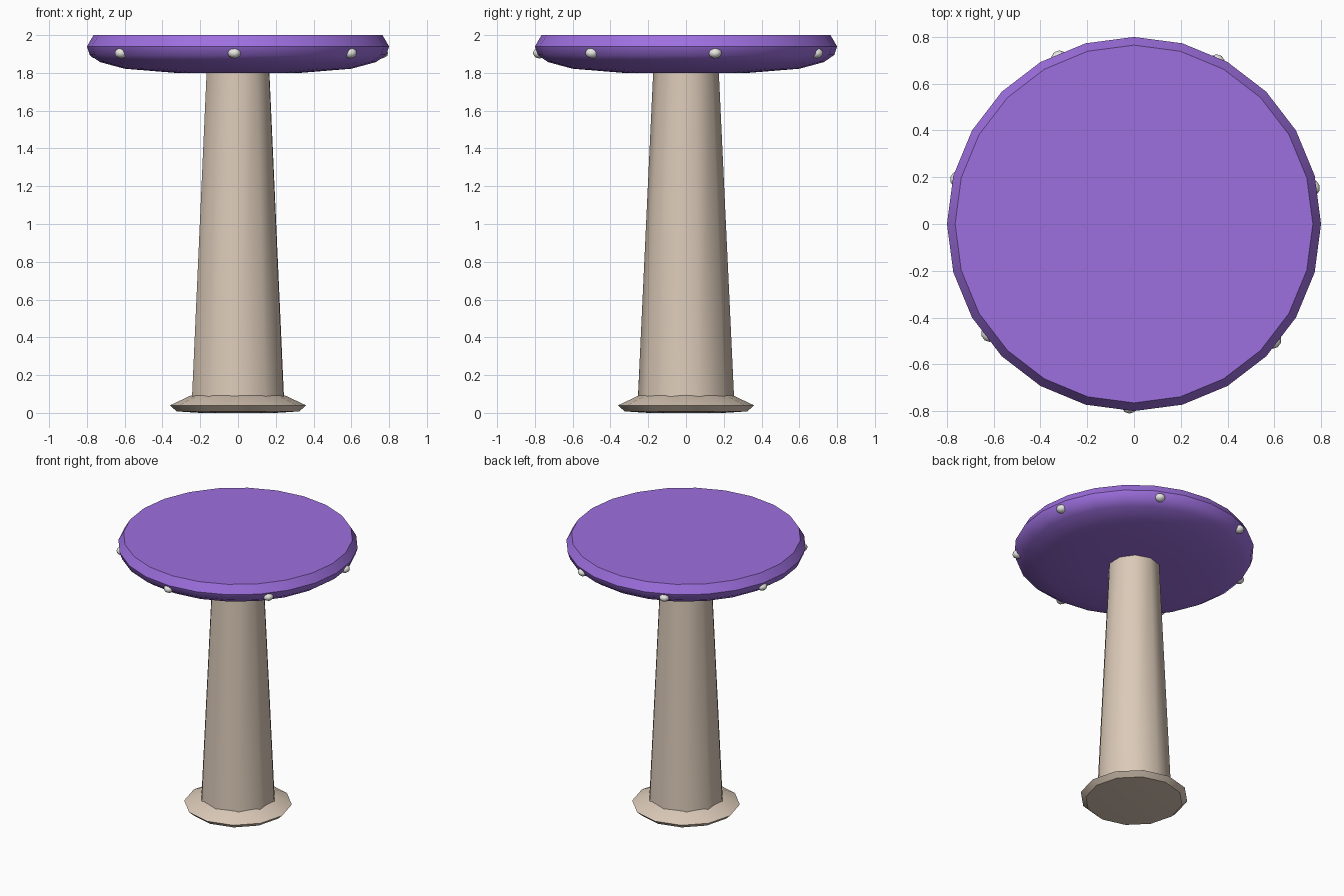
import bpy, math

cube = bpy.data.objects.get("Cube")
if cube:
    bpy.data.objects.remove(cube, do_unlink=True)


def material(name, colour):
    mat = bpy.data.materials.new(name)
    mat.use_nodes = True
    mat.diffuse_color = (*colour, 1)
    mat.node_tree.nodes["Principled BSDF"].inputs["Base Color"].default_value = (*colour, 1)
    return mat


def finish(obj, mat, angle):
    obj.data.materials.append(mat)
    bpy.ops.object.select_all(action="DESELECT")
    obj.select_set(True)
    bpy.context.view_layer.objects.active = obj
    bpy.ops.object.shade_smooth_by_angle(angle=math.radians(angle))


def lathe(name, profile, sides, mat, turn=0, angle=45):
    """Revolve a bottom-to-top (radius, height) profile and cap both ends."""
    verts, faces = [], []
    for r, z in profile:
        for i in range(sides):
            a = math.tau * i / sides + math.radians(turn)
            verts.append((r * math.cos(a), r * math.sin(a), z))
    for k in range(len(profile) - 1):
        for i in range(sides):
            j = (i + 1) % sides
            low, high = k * sides, (k + 1) * sides
            faces.append((low + i, low + j, high + j, high + i))
    faces.append(tuple(reversed(range(sides))))
    last = (len(profile) - 1) * sides
    faces.append(tuple(range(last, last + sides)))
    mesh = bpy.data.meshes.new(name)
    mesh.from_pydata(verts, [], faces)
    obj = bpy.data.objects.new(name, mesh)
    bpy.context.collection.objects.link(obj)
    finish(obj, mat, angle)
    return obj


purple = material("purple", (0.34, 0.16, 0.74))
beige = material("beige", (0.71, 0.59, 0.48))
white = material("off white", (0.80, 0.80, 0.76))

# Flat-topped round cap
lathe("cap", [(0.33, 1.80), (0.60, 1.822), (0.73, 1.857), (0.785, 1.895),
              (0.80, 1.94), (0.765, 2.0)], 24, purple)

# Tapered stem and flared foot
lathe("stem", [(0.257, 0.03), (0.173, 1.82)], 10, beige, turn=-55)
lathe("foot", [(0.20, 0.0), (0.325, 0.008), (0.36, 0.04), (0.25, 0.092),
               (0.15, 0.11)], 12, beige, angle=35)

# Small studs spaced around the rim
STUDS = 7
for n in range(STUDS):
    a = math.tau * n / STUDS + math.radians(-91.4)
    bpy.ops.mesh.primitive_ico_sphere_add(
        subdivisions=2, radius=0.036,
        location=(0.775 * math.cos(a), 0.775 * math.sin(a), 1.905))
    stud = bpy.context.object
    stud.name = f"rim_stud_{n + 1}"
    stud.scale.z = 0.8
    finish(stud, white, 45)
